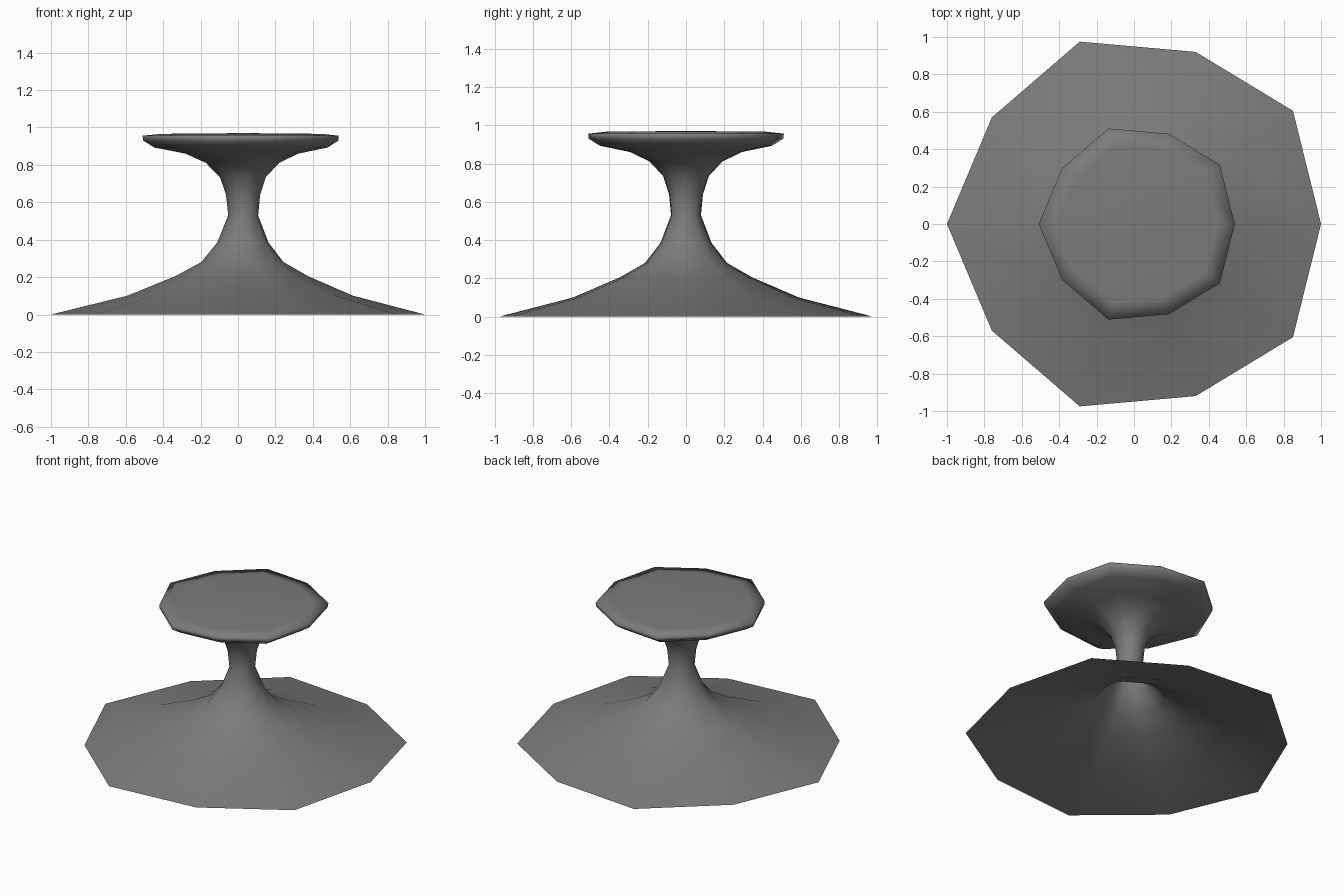
import bpy
import bmesh

cube = bpy.data.objects.get("Cube")
if cube:
    bpy.data.objects.remove(cube, do_unlink=True)

# Single grey finish
grey = bpy.data.materials.new("plain grey")
grey.use_nodes = True
colour = (0.2, 0.2, 0.2, 1)
grey.diffuse_color = colour
grey.node_tree.nodes["Principled BSDF"].inputs["Base Color"].default_value = colour

# Slightly irregular ten-sided outline, mirrored across the x axis
AXIS_X = 0.03
half = [(-0.79, 0.57), (-0.32, 0.975), (0.30, 0.92), (0.82, 0.605)]
outline = [(-1.03, 0)] + [(x, -y) for x, y in half] + [(0.97, 0)] + half[::-1]

# Profile as (scale, height): flared foot, narrow stem, disc underside, rim, top
profile = [
    (1, 0), (0.605, 0.1), (0.355, 0.205), (0.22, 0.28), (0.137, 0.385),
    (0.08, 0.53), (0.091, 0.64), (0.123, 0.735), (0.195, 0.81),
    (0.3, 0.86), (0.463, 0.893), (0.522, 0.93), (0.524, 0.956), (0.43, 0.966),
]

# Loft the outline through the profile; the foot stays open underneath
bm = bmesh.new()
rings = [[bm.verts.new((AXIS_X + x * s, y * s, z)) for x, y in outline]
         for s, z in profile]
n = len(outline)
for low, high in zip(rings, rings[1:]):
    for i in range(n):
        j = (i + 1) % n
        bm.faces.new((low[i], low[j], high[j], high[i]))

# Gently domed top
centre = bm.verts.new((AXIS_X, 0, 0.97))
for i in range(n):
    bm.faces.new((rings[-1][i], rings[-1][(i + 1) % n], centre))

for face in bm.faces:
    face.smooth = True
mesh = bpy.data.meshes.new("pedestal")
bm.to_mesh(mesh)
bm.free()
mesh.materials.append(grey)
pedestal = bpy.data.objects.new("pedestal", mesh)
bpy.context.collection.objects.link(pedestal)
